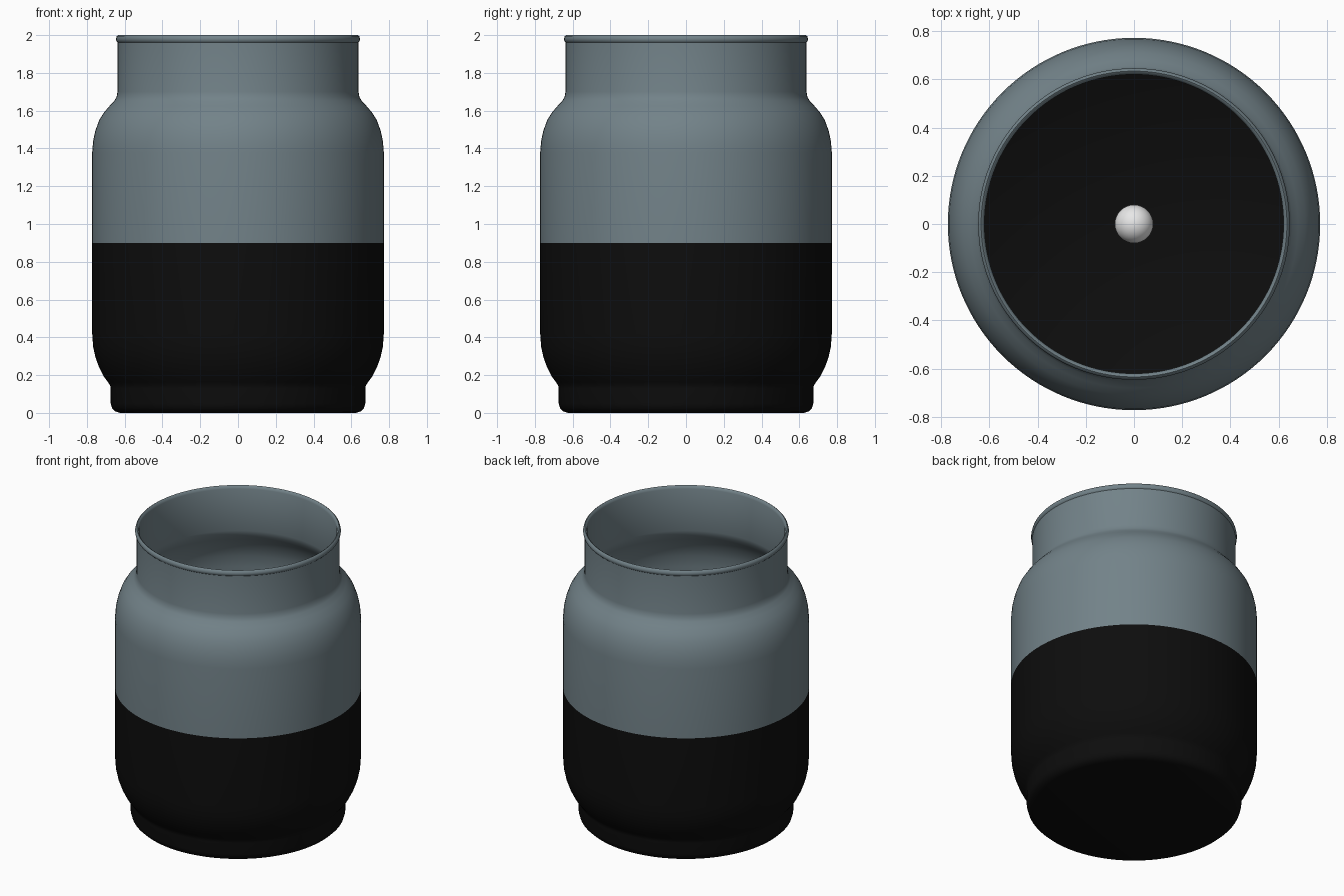
import bpy, bmesh, math

if "Cube" in bpy.data.objects:
    bpy.data.objects.remove(bpy.data.objects["Cube"])

def material(name, rgb):
    m = bpy.data.materials.new(name)
    m.diffuse_color = (*rgb, 1)
    m.use_nodes = True
    m.node_tree.nodes["Principled BSDF"].inputs["Base Color"].default_value = m.diffuse_color
    return m

glass = material("blue_grey", (0.17, 0.225, 0.25))
black = material("black", (0.004, 0.004, 0.004))
white = material("white", (0.8, 0.8, 0.8))

SEG = 128
SPLIT = 0.9   # height where the black dip ends

# Jar profile (radius, z): outside from base centre up to rim, then inside down to floor
outer = [(0, 0), (0.625, 0), (0.65, 0.008), (0.667, 0.025), (0.674, 0.05), (0.674, 0.13),
         (0.677, 0.145), (0.688, 0.162), (0.712, 0.195), (0.737, 0.245), (0.755, 0.295),
         (0.767, 0.35), (0.772, 0.42), (0.772, SPLIT), (0.772, 1.38), (0.767, 1.44),
         (0.755, 1.495), (0.735, 1.55), (0.71, 1.59), (0.68, 1.625), (0.655, 1.652),
         (0.643, 1.672), (0.638, 1.70), (0.638, 1.962)]
rim = [(0.644, 1.968), (0.646, 1.98), (0.642, 1.994), (0.634, 2.0), (0.626, 1.995), (0.62, 1.98)]
inner = [(0.62, 1.69), (0.63, 1.655), (0.665, 1.61), (0.715, 1.545), (0.742, 1.46),
         (0.752, 1.38), (0.752, SPLIT), (0.752, 0.42), (0.742, 0.33), (0.715, 0.235),
         (0.67, 0.165), (0.652, 0.13), (0.645, 0.06), (0.62, 0.04), (0, 0.04)]

bm = bmesh.new()
pts = [bm.verts.new((r, 0, z)) for r, z in outer + rim + inner]
edges = [bm.edges.new(p) for p in zip(pts, pts[1:])]
bmesh.ops.spin(bm, geom=pts + edges, cent=(0, 0, 0), axis=(0, 0, 1),
               angle=math.tau, steps=SEG, use_merge=False)
bmesh.ops.remove_doubles(bm, verts=bm.verts, dist=1e-4)
bmesh.ops.recalc_face_normals(bm, faces=bm.faces)
# Lower part black, inside and out
for f in bm.faces:
    f.material_index = 1 if f.calc_center_median().z < SPLIT else 0
mesh = bpy.data.meshes.new("jar")
bm.to_mesh(mesh)
bm.free()
jar = bpy.data.objects.new("jar", mesh)
bpy.context.collection.objects.link(jar)
mesh.materials.append(glass)
mesh.materials.append(black)

# Small white ball resting on the jar floor
bpy.ops.mesh.primitive_uv_sphere_add(segments=32, ring_count=16, radius=0.08, location=(0, 0, 0.12))
ball = bpy.context.object
ball.name = "ball"
ball.data.materials.append(white)

for ob in (jar, ball):
    bpy.ops.object.select_all(action='DESELECT')
    ob.select_set(True)
    bpy.context.view_layer.objects.active = ob
    bpy.ops.object.shade_smooth_by_angle(angle=math.radians(40))
